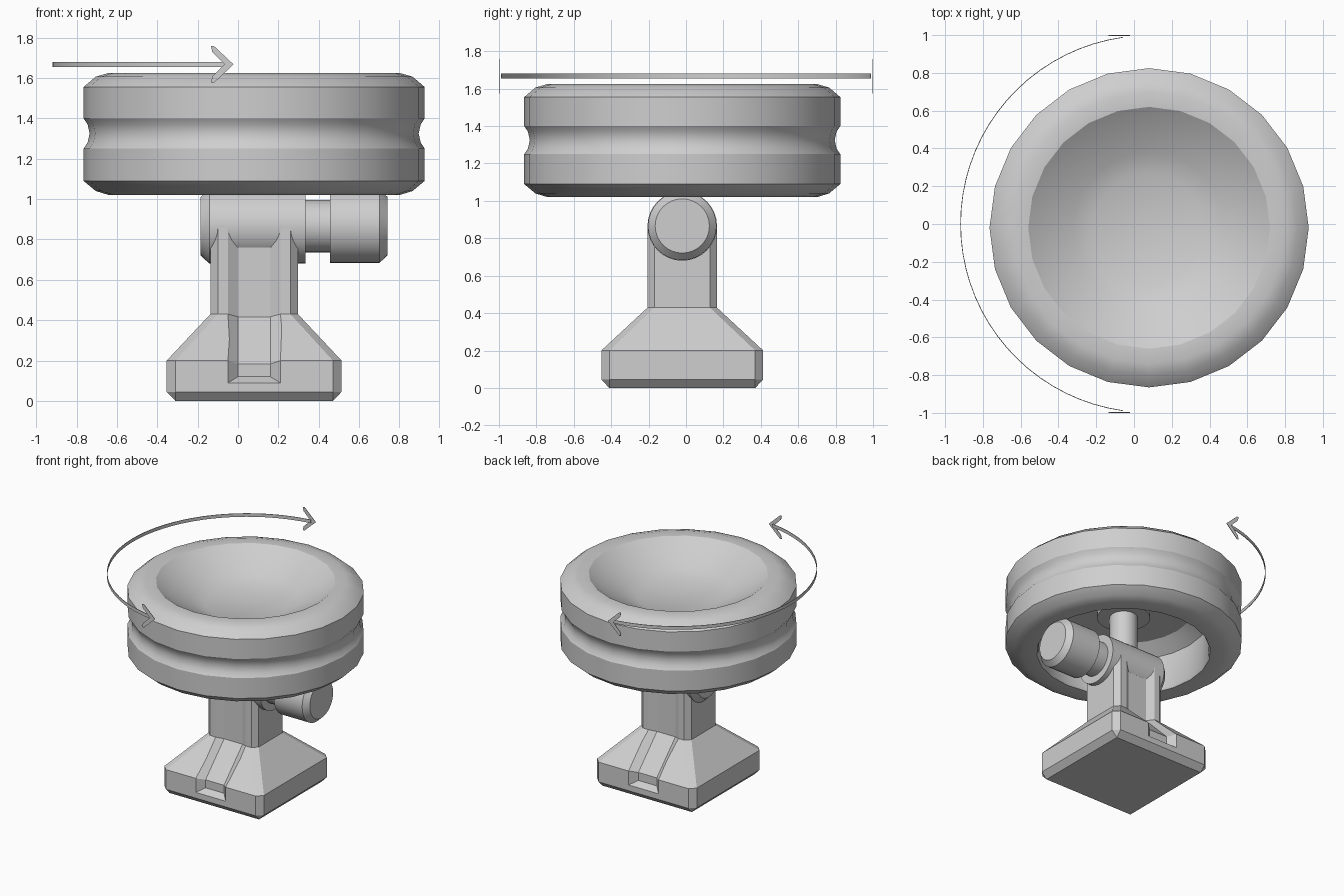
import bpy, bmesh, math
from mathutils import Vector

if "Cube" in bpy.data.objects:
    bpy.data.objects.remove(bpy.data.objects["Cube"])

CX, CY = 0.08, -0.02      # axis of pedestal and wheel
AXLE_Z = 0.866

grey = bpy.data.materials.new("light_grey")
grey.diffuse_color = (0.62, 0.62, 0.62, 1)
grey.use_nodes = True
grey.node_tree.nodes["Principled BSDF"].inputs["Base Color"].default_value = grey.diffuse_color


def finish(name, bm, smooth=None):
    bmesh.ops.remove_doubles(bm, verts=bm.verts, dist=1e-5)
    bmesh.ops.recalc_face_normals(bm, faces=bm.faces)
    me = bpy.data.meshes.new(name)
    bm.to_mesh(me)
    bm.free()
    me.materials.append(grey)
    ob = bpy.data.objects.new(name, me)
    bpy.context.collection.objects.link(ob)
    bpy.ops.object.select_all(action='DESELECT')
    ob.select_set(True)
    bpy.context.view_layer.objects.active = ob
    if smooth:
        bpy.ops.object.shade_smooth_by_angle(angle=math.radians(smooth))
    return ob


def loft(bm, rings, cap=True):
    rows = [[bm.verts.new(p) for p in r] for r in rings]
    n = len(rows[0])
    for a, b in zip(rows, rows[1:]):
        for i in range(n):
            bm.faces.new((a[i], a[(i + 1) % n], b[(i + 1) % n], b[i]))
    if cap:
        bm.faces.new(rows[0])
        bm.faces.new(rows[-1])


def turned(name, profile, sides, place, smooth=28):
    """Solid of revolution; profile holds (radius, height) with flat end caps."""
    bm = bmesh.new()
    angles = [2 * math.pi * i / sides for i in range(sides)]
    loft(bm, [[place(r * math.cos(a), r * math.sin(a), h) for a in angles]
              for r, h in profile])
    return finish(name, bm, smooth)


def upright(a, b, h):
    return (CX + a, CY + b, h)


def sideways(a, b, h):
    return (h, CY + a, AXLE_Z + b)


# wheel: grooved rim, dish on top, hollow underneath
turned("dished_wheel", [
    (0.29, 1.44), (0.40, 1.485), (0.55, 1.56), (0.64, 1.622), (0.72, 1.625),
    (0.785, 1.606), (0.845, 1.555), (0.845, 1.40), (0.825, 1.37),
    (0.815, 1.325), (0.825, 1.28), (0.845, 1.25), (0.845, 1.09),
    (0.785, 1.04), (0.72, 1.02), (0.62, 1.02), (0.61, 1.04),
    (0.61, 1.30), (0.50, 1.38), (0.29, 1.39)], 24, upright)

# hub under the dish
turned("wheel_hub", [(0.10, 1.0), (0.10, 1.30), (0.19, 1.30), (0.19, 1.40)],
       24, upright)

# axle barrel, neck and end knob in one turned piece along x
turned("axle_and_knob", [
    (0.145, -0.185), (0.186, -0.142), (0.186, 0.335), (0.13, 0.335),
    (0.13, 0.455), (0.183, 0.455), (0.183, 0.70), (0.145, 0.74)], 32, sideways)


# pedestal: bevelled square foot tapering to a column
def octagon(hx, hy, c, z):
    pts = [(hx, hy - c), (hx - c, hy), (c - hx, hy), (-hx, hy - c),
           (-hx, c - hy), (c - hx, -hy), (hx - c, -hy), (hx, c - hy)]
    return [(CX + x, CY + y, z) for x, y in pts]


bm = bmesh.new()
loft(bm, [octagon(0.39, 0.39, 0, 0), octagon(0.433, 0.433, 0.043, 0.045),
          octagon(0.433, 0.433, 0.043, 0.20), octagon(0.217, 0.185, 0.037, 0.43),
          octagon(0.217, 0.185, 0.037, AXLE_Z)])
pedestal = finish("pedestal", bm)

# channel running down the front and back of the pedestal
stations = [((0.433, 0.09), (0.383, 0.12)), ((0.433, 0.20), (0.383, 0.183)),
            ((0.185, 0.43), (0.152, 0.417)), ((0.185, 0.90), (0.152, 0.90))]
for side in (-1, 1):
    bm = bmesh.new()
    rings = []
    for surface, floor in stations:
        s, f = Vector(surface), Vector(floor)
        o = s + 0.6 * (s - f)
        rings.append([(CX + x, CY + side * p.x, p.y) for x, p in
                      ((-0.08, f), (0.08, f), (0.16, o), (-0.16, o))])
    loft(bm, rings)
    cutter = finish("channel_cutter", bm)
    cutter.hide_render = True
    mod = pedestal.modifiers.new("channel", 'BOOLEAN')
    mod.operation = 'DIFFERENCE'
    mod.solver = 'EXACT'
    mod.object = cutter
    bpy.context.view_layer.objects.active = pedestal
    bpy.ops.object.modifier_apply(modifier=mod.name)
    bpy.data.objects.remove(cutter)

# curved double arrow: thin upright ribbon around the left side
ARROW_Z, R, T = 1.667, 0.998, 0.004


def on_arc(a, r, z):
    return (CX + r * math.cos(a), r * math.sin(a), ARROW_Z + z)


bm = bmesh.new()
start, end, steps = math.radians(98), math.radians(262), 36
rings = []
for i in range(steps + 1):
    a = start + (end - start) * i / steps
    rings.append([on_arc(a, R + dr, dz) for dr, dz in
                  ((-T / 2, -0.013), (T / 2, -0.013), (T / 2, 0.013), (-T / 2, 0.013))])
loft(bm, rings)
finish("turn_arrow_shaft", bm, 28)

# chevron heads: (distance back from tip, height)
head = [(0, 0), (0.098, 0.092), (0.112, 0.09), (0.105, 0.06), (0.045, 0.0)]
for name, direction in (("arrow_head_back", 1), ("arrow_head_front", -1)):
    bm = bmesh.new()
    for flip in (-1, 1):
        loft(bm, [[(-0.022 - d, direction * (R + off), ARROW_Z + flip * h)
                   for d, h in head] for off in (-T / 2, T / 2)])
    finish(name, bm)
